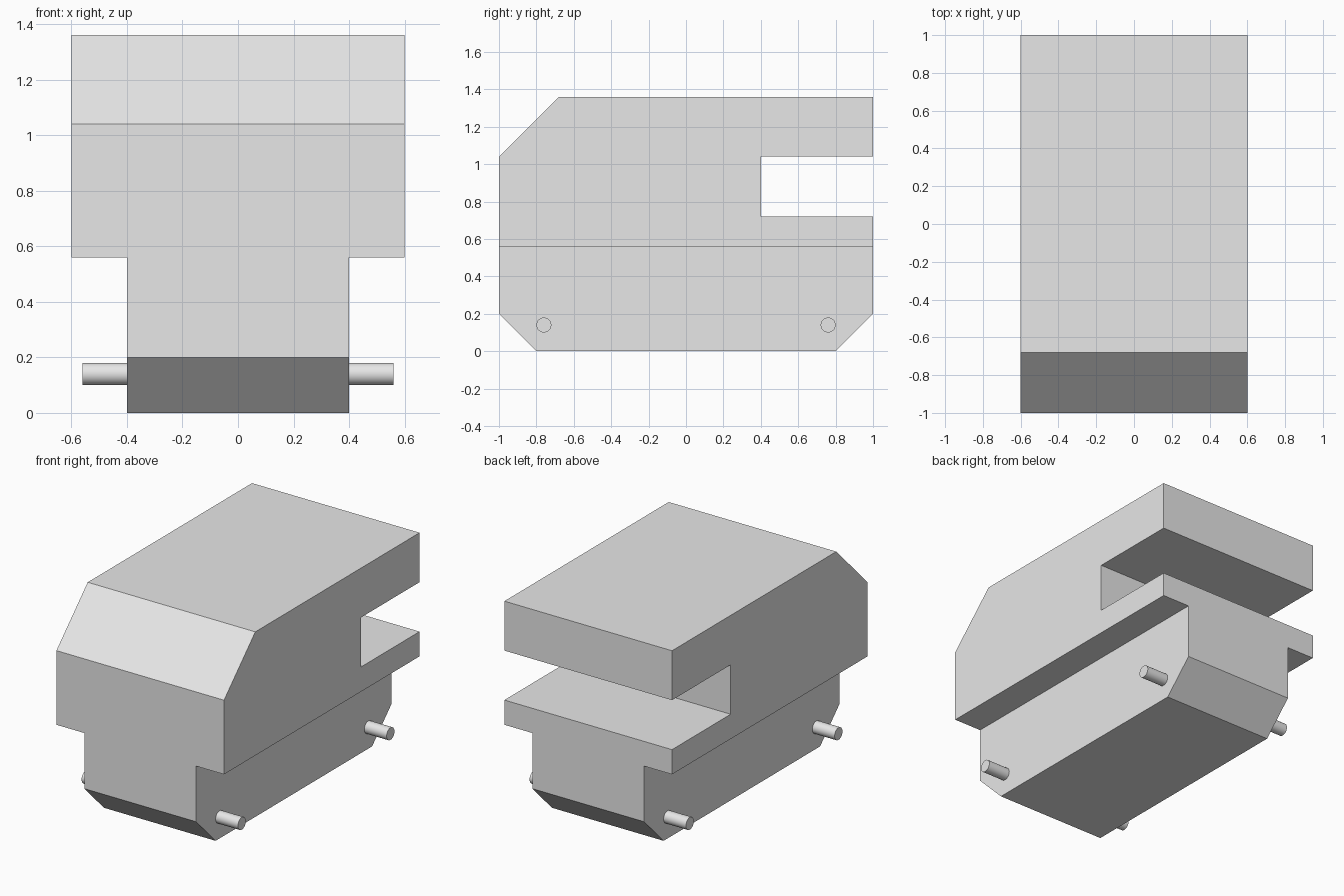
import bpy
import bmesh
from mathutils import Matrix, Vector

cube = bpy.data.objects.get("Cube")
if cube:
    bpy.data.objects.remove(cube, do_unlink=True)

GREY = (0.8, 0.8, 0.8, 1.0)
grey = bpy.data.materials.new("light grey")
grey.use_nodes = True
grey.diffuse_color = GREY
grey.node_tree.nodes["Principled BSDF"].inputs["Base Color"].default_value = GREY


def add_object(name, bm):
    bmesh.ops.recalc_face_normals(bm, faces=bm.faces)
    mesh = bpy.data.meshes.new(name)
    bm.to_mesh(mesh)
    bm.free()
    mesh.materials.append(grey)
    obj = bpy.data.objects.new(name, mesh)
    bpy.context.collection.objects.link(obj)
    return obj


def extrude_face(bm, face, offset):
    """Extrude one face, drop the old one and return the new cap."""
    geom = bmesh.ops.extrude_face_region(bm, geom=[face])["geom"]
    cap = next(g for g in geom if isinstance(g, bmesh.types.BMFace))
    bmesh.ops.translate(bm, verts=cap.verts, vec=offset)
    if face.is_valid:
        bmesh.ops.delete(bm, geom=[face], context="FACES_ONLY")
    return cap


# Wide upper body: side profile (y, z) with sloped front and rear slot
HALF_WIDTH, NECK, LEDGE = 0.6, 0.4, 0.56
profile = [(-1, LEDGE), (1, LEDGE), (1, 0.72), (0.4, 0.72), (0.4, 1.04),
           (1, 1.04), (1, 1.36), (-0.68, 1.36), (-1, 1.04)]
bm = bmesh.new()
rings = [[bm.verts.new((x, y, z)) for y, z in profile]
         for x in (-HALF_WIDTH, HALF_WIDTH)]
for ring in rings:
    bm.faces.new(ring)
for i in range(len(profile)):
    j = (i + 1) % len(profile)
    bm.faces.new((rings[0][i], rings[0][j], rings[1][j], rings[1][i]))
bmesh.ops.recalc_face_normals(bm, faces=bm.faces)


# Narrow lower body grown from the middle strip of the underside
def underside():
    return [f for f in bm.faces if all(abs(v.co.z - LEDGE) < 1e-4 for v in f.verts)]


for x in (-NECK, NECK):
    faces = underside()
    geom = set(faces)
    for f in faces:
        geom.update(f.edges)
        geom.update(f.verts)
    bmesh.ops.bisect_plane(bm, geom=list(geom), plane_co=(x, 0, 0), plane_no=(1, 0, 0))
middle = min(underside(), key=lambda f: abs(f.calc_center_median().x))
cap = extrude_face(bm, middle, Vector((0, 0, 0.2 - LEDGE)))
# Tapered foot at front and back
cap = extrude_face(bm, cap, Vector((0, 0, -0.2)))
bmesh.ops.scale(bm, verts=cap.verts, vec=(1, 0.8, 1))
bmesh.ops.dissolve_limit(bm, angle_limit=0.01, verts=bm.verts, edges=bm.edges)
add_object("body", bm)

# Four axle pins sticking out of the sides
for side, sx in (("left", 1), ("right", -1)):
    for end, sy in (("front", -1), ("back", 1)):
        bm = bmesh.new()
        place = Matrix.Translation((sx * 0.47, sy * 0.76, 0.14)) @ Matrix.Rotation(1.5707963, 4, "Y")
        bmesh.ops.create_cone(bm, cap_ends=True, segments=32, radius1=0.04,
                              radius2=0.04, depth=0.18, matrix=place)
        pin = add_object(f"{end}_{side}_pin", bm)
        for face in pin.data.polygons:
            face.use_smooth = len(face.vertices) == 4
        for edge in pin.data.edges:
            a, b = (pin.data.vertices[v].co for v in edge.vertices)
            edge.use_edge_sharp = abs(a.x - b.x) < 1e-4
